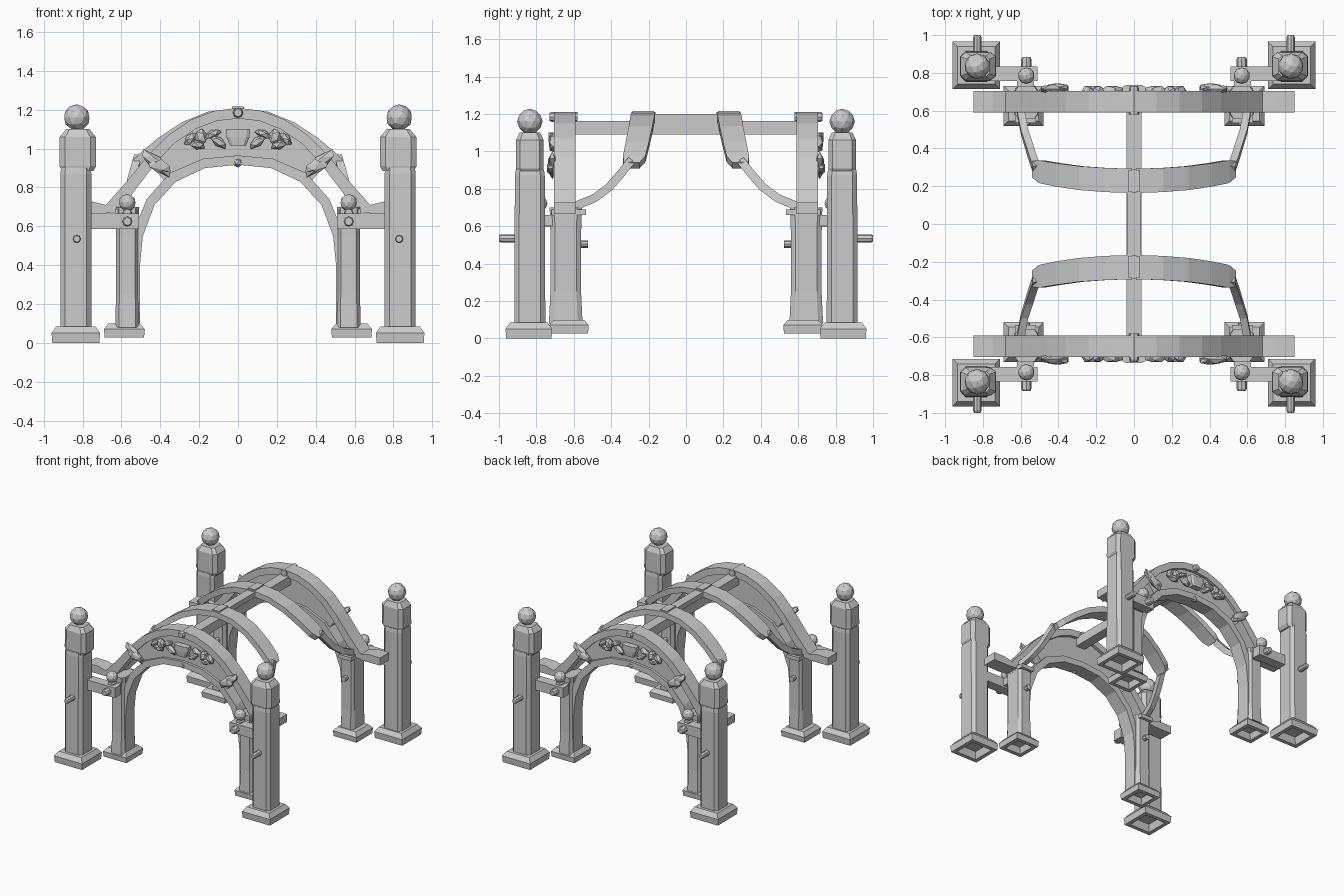
import bpy, bmesh, math
from mathutils import Vector, Matrix

if "Cube" in bpy.data.objects:
    bpy.data.objects.remove(bpy.data.objects["Cube"])


def finish(name, bm, mx=True, my=True):
    # everything is modelled at +x / -y and mirrored to the other sides
    bmesh.ops.recalc_face_normals(bm, faces=bm.faces)
    me = bpy.data.meshes.new(name)
    bm.to_mesh(me)
    bm.free()
    ob = bpy.data.objects.new(name, me)
    bpy.context.collection.objects.link(ob)
    if mx or my:
        m = ob.modifiers.new("mirror", 'MIRROR')
        m.use_axis = (mx, my, False)
    return ob


def loft(name, rings, cap=(True, True), **kw):
    bm = bmesh.new()
    vs = [[bm.verts.new(p) for p in r] for r in rings]
    n = len(vs[0])
    for a, b in zip(vs, vs[1:]):
        for i in range(n):
            bm.faces.new((a[i], a[(i + 1) % n], b[(i + 1) % n], b[i]))
    if cap[0]:
        bm.faces.new(vs[0])
    if cap[1]:
        bm.faces.new(vs[-1])
    return finish(name, bm, **kw)


def column(name, cx, cy, levels, c=0.3):
    # chamfered square sections: (z, half x, half y)
    rings = []
    for z, a, b in levels:
        k = 1 - c
        rings.append([(cx + x * a, cy + y * b, z) for x, y in
                      ((1, -k), (1, k), (k, 1), (-k, 1), (-1, k), (-1, -k), (-k, -1), (k, -1))])
    return loft(name, rings)


def plinth(name, cx, cy, h, z0, z1):
    # hollow underside, bevelled top
    t = z1 - z0
    lv = ((z0 + t * .7, h - .045), (z0, h - .035), (z0, h - .004), (z0 + t * .6, h), (z1, h - .025))
    return loft(name, [[(cx + sx * a, cy + sy * a, z) for sx, sy in
                        ((1, -1), (1, 1), (-1, 1), (-1, -1))] for z, a in lv])


def box(name, x, y, z, **kw):
    return loft(name, [[(x[0], y[0], k), (x[1], y[0], k), (x[1], y[1], k), (x[0], y[1], k)]
                       for k in z], **kw)


def blob(name, loc, size, ang=0, sub=2, **kw):
    bm = bmesh.new()
    mat = Matrix.Translation(loc) @ Matrix.Rotation(math.radians(-ang), 4, 'Y') @ Matrix.Diagonal((*size, 1))
    bmesh.ops.create_icosphere(bm, subdivisions=sub, radius=1, matrix=mat)
    return finish(name, bm, **kw)


def peg(name, x, z, y0, y1, r, **kw):
    rings = [[(x + q * math.cos(i * math.pi / 4), y, z + q * math.sin(i * math.pi / 4))
              for i in range(8)] for y, q in ((y0, r * .75), (y0 + .012, r), (y1, r))]
    return loft(name, rings, **kw)


def arch(name, outer, inner, y0, y1):
    half = lambda pts: [(-x, z) for x, z in reversed(pts[1:])] + pts
    o, n = half(outer), half(inner)
    bm = bmesh.new()
    g = [[bm.verts.new((x, y, z)) for x, z in p] for p in (o, n) for y in (y0, y1)]
    quads = ((0, 1), (1, 3), (3, 2), (2, 0))
    for i in range(len(o) - 1):
        for a, b in quads:
            bm.faces.new((g[a][i], g[a][i + 1], g[b][i + 1], g[b][i]))
    for i in (0, len(o) - 1):
        bm.faces.new((g[0][i], g[1][i], g[3][i], g[2][i]))
    return finish(name, bm, mx=False)


def sweep(name, pts, side, thick, cap):
    # rectangular section along a path: (x, y, z, half width)
    side = Vector(side)
    rings = []
    for i, p in enumerate(pts):
        a, b = pts[max(i - 1, 0)], pts[min(i + 1, len(pts) - 1)]
        t = Vector(b[:3]) - Vector(a[:3])
        if p[0] == 0:
            t = Vector((1, 0, 0))
        n = side.cross(t).normalized() * thick / 2
        c, w = Vector(p[:3]), side * p[3]
        rings.append([c + w + n, c - w + n, c - w - n, c + w - n])
    return loft(name, rings, cap)


# Tall corner posts
P = .835
plinth("post_plinth", P, -.84, .125, 0, .085)
column("corner_post", P, -P, ((.06, .08, .083), (.87, .08, .08), (.9, .076, .076)))
column("post_head", P - .01, -P, ((.885, .08, .07), (.91, .095, .074), (1.06, .093, .074), (1.1, .06, .055)))
blob("post_ball", (.83, -P, 1.16), (.068,) * 3)
peg("post_peg", .83, .535, -1, -.85, .022)

# Short arch posts
plinth("arch_post_plinth", .585, -.625, .105, .027, .1)
column("arch_post", .57, -.643, ((.08, .062, .09), (.25, .058, .082), (.55, .058, .082), (.7, .06, .086)))
box("arch_post_capital", (.52, .63), (-.72, -.535), (.66, .69))
peg("arch_post_peg", .57, .505, -.6, -.525, .02)

# Bracket arms between posts, with pegs and balls
box("bracket_arm", (.51, .78), (-.835, -.757), (.585, .665))
box("bracket_tie", (.53, .62), (-.77, -.7), (.6, .66))
peg("bracket_peg", .57, .625, -.885, -.7, .027)
blob("bracket_ball", (.57, -.785, .722), (.044,) * 3)
peg("ball_neck", .57, .67, -.81, -.76, .025)

# End arches: outer band with feet, inner trim, panel
arch("outer_arch",
     [(0, 1.21), (.12, 1.195), (.24, 1.15), (.36, 1.07), (.46, .97), (.57, .835), (.68, .71), (.75, .727), (.85, .727)],
     [(0, 1.155), (.11, 1.143), (.22, 1.1), (.33, 1.025), (.42, .93), (.52, .8), (.61, .675), (.7, .665), (.85, .665)],
     -.705, -.59)
arch("inner_arch",
     [(0, .965), (.18, .948), (.35, .875), (.47, .74), (.54, .57), (.555, .4), (.555, .1)],
     [(0, .917), (.17, .9), (.32, .83), (.43, .71), (.49, .55), (.505, .4), (.505, .1)],
     -.705, -.595)
arch("arch_panel",
     [(0, 1.18), (.13, 1.165), (.24, 1.12), (.36, 1.035), (.47, .945)],
     [(0, .94), (.12, .935), (.2, .92), (.3, .875), (.38, .835)],
     -.685, -.615)
peg("arch_top_peg", 0, 1.185, -.73, -.58, .027, mx=False)
blob("arch_drop", (0, -.69, .93), (.03, .025, .028), sub=1, mx=False)

# Inner hoops: broad crown and slim curved legs
sweep("hoop_crown",
      [(0, -.228, 1.187, .064), (.15, -.233, 1.168, .064), (.28, -.243, 1.115, .063),
       (.4, -.26, 1.035, .062), (.49, -.277, .96, .06), (.525, -.29, .925, .042)],
      (0, 1, 0), .045, (False, True))
sweep("hoop_leg",
      [(.515, -.29, .955, .02), (.535, -.345, .885, .02), (.555, -.41, .81, .02),
       (.58, -.49, .75, .02), (.6, -.6, .705, .02)],
      (1, 0, 0), .045, (True, True))
box("hoop_key", (-.03, .03), (-.285, -.17), (1.15, 1.216), mx=False)

# Ridge beams
box("ridge_beam", (-.04, .04), (-.62, .62), (1.09, 1.163), mx=False, my=False)
box("ridge_cap", (-.036, .036), (-.19, .19), (1.14, 1.2), mx=False, my=False)

# Carved leaves and blossoms on the panels
blob("side_leaf", (.42, -.715, .925), (.11, .028, .036), 38, 1)
blob("side_leaf_fold", (.405, -.725, .91), (.07, .022, .035), 15, 1)
column("carved_cup", 0, -.7, ((1.015, .04, .03), (1.06, .06, .035), (1.1, .062, .035)))
for i, (x, z, l, w, a) in enumerate(((.1, 1.035, .055, .025, 35), (.13, 1.075, .05, .022, -25),
                                     (.19, 1.06, .045, .035, 75), (.21, 1.02, .045, .025, 10),
                                     (.245, 1.05, .045, .025, -55))):
    blob("carved_leaf_%d" % i, (x, -.705, z), (l, .03, w), a, 1)
